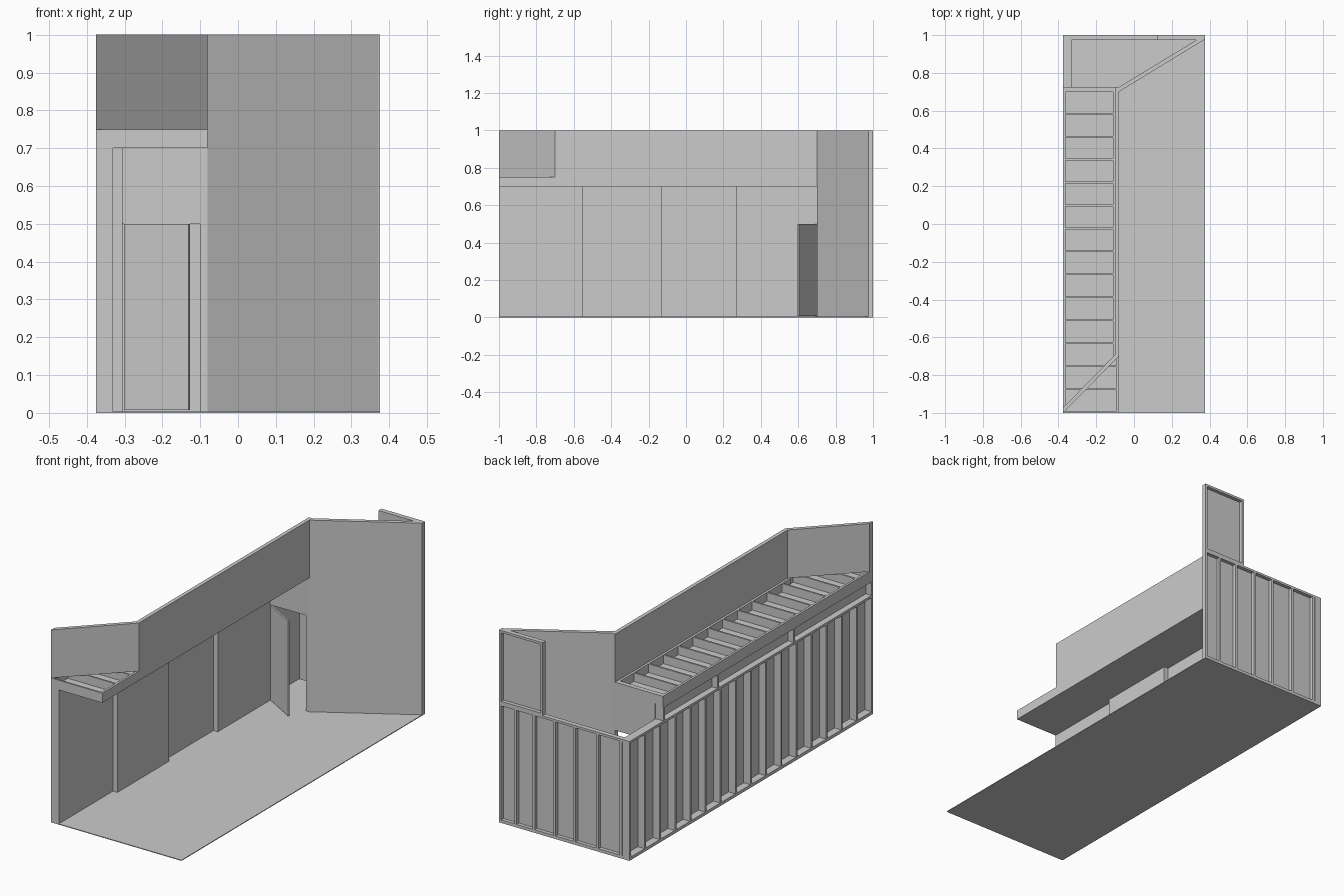
import bpy, bmesh
from mathutils import Vector

if "Cube" in bpy.data.objects:
    bpy.data.objects.remove(bpy.data.objects["Cube"])


def make(name, solids):
    """One object from prisms given as (outline points, z0, z1)."""
    bm = bmesh.new()
    for pts, z0, z1 in solids:
        low = [bm.verts.new((x, y, z0)) for x, y in pts]
        high = [bm.verts.new((x, y, z1)) for x, y in pts]
        bm.faces.new(low[::-1])
        bm.faces.new(high)
        n = len(pts)
        for i in range(n):
            j = (i + 1) % n
            bm.faces.new((low[i], low[j], high[j], high[i]))
    bmesh.ops.recalc_face_normals(bm, faces=bm.faces)
    me = bpy.data.meshes.new(name)
    bm.to_mesh(me)
    bm.free()
    ob = bpy.data.objects.new(name, me)
    bpy.context.collection.objects.link(ob)
    return ob


def box(x0, x1, y0, y1, z0, z1):
    return ([(x0, y0), (x1, y0), (x1, y1), (x0, y1)], z0, z1)


T = 0.012      # timber thickness
WALL = 0.62    # stud wall height
LX = -0.375    # outer left face

# Floor
make("floor", [box(LX, 0.375, -1, 1, 0, 0.004)])

# Left stud wall: inner skin, plates and evenly spaced studs
make("left_wall_skin", [box(-0.336, -0.33, -1, 0.98, 0.004, WALL)])
frame = [box(LX, -0.336, -1, 1, 0.004, 0.004 + T),
         box(LX, -0.336, -1, 1, WALL - T, WALL)]
for i in range(17):
    y = -1 + i * (2 - T) / 16
    frame.append(box(LX, -0.336, y, y + T, 0.004 + T, WALL - T))
make("left_wall_studs", frame)

# Header between stud wall and canopy, with short posts
header = [box(-0.342, -0.33, -1, 0.72, WALL, 0.70)]
for y in (-1, -0.36, 0.264, 0.708):
    header.append(box(LX, -0.342, y, y + T, WALL, 0.70))
make("left_wall_header", header)

# Raised display panels on the inner face
make("display_panels", [box(-0.33, -0.305, a, b, 0.004, 0.70)
                        for a, b in ((-0.555, -0.13), (0.27, 0.70))])

# Back stud wall
make("back_wall_skin", [box(-0.336, 0.375, 0.975, 0.981, 0.004, WALL)])
frame = [box(-0.336, 0.375, 0.981, 1, 0.004, 0.004 + T),
         box(-0.336, 0.375, 0.981, 1, WALL - T, WALL)]
for x in (-0.325, -0.19, -0.06, 0.055, 0.175, 0.28, 0.369):
    frame.append(box(x - 0.006, x + 0.006, 0.981, 1, 0.004 + T, WALL - T))
make("back_wall_studs", frame)

# Upper framed panel above the back wall
make("upper_back_panel", [
    box(0.125, 0.375, 0.975, 0.981, WALL, 1),
    box(0.125, 0.125 + T, 0.981, 1, WALL, 1),
    box(0.375 - T, 0.375, 0.981, 1, WALL, 1),
    box(0.125 + T, 0.375 - T, 0.981, 1, WALL, WALL + T),
    box(0.125 + T, 0.375 - T, 0.981, 1, 1 - T, 1)])

# Diagonal feature wall
make("diagonal_wall", [([(-0.08, 0.70), (0.375, 0.977), (0.335, 0.977),
                         (-0.08, 0.725)], 0.004, 1)])

# Door wall with opening
make("door_wall", [box(-0.33, -0.08, 0.70, 0.725, 0.5, 0.70),
                   box(-0.33, -0.305, 0.70, 0.725, 0.004, 0.5),
                   box(-0.10, -0.08, 0.70, 0.725, 0.004, 0.5)])

# Door leaf, standing ajar
hinge, tip = Vector((-0.301, 0.695)), Vector((-0.131, 0.597))
side = (tip - hinge).orthogonal().normalized() * 0.009
make("door_leaf", [([hinge, tip, tip + side, hinge + side], 0.008, 0.5)])

# Canopy: soffit, edge beams and joists, open on top
canopy = [box(LX, -0.10, -0.70, 0.725, 0.70, 0.705),
          box(LX, -0.08, -1, -0.70, 0.70, 0.705),
          box(LX, LX + T, -1, 0.725, 0.69, 0.75),
          box(-0.10 - T, -0.10, -0.70, 0.725, 0.705, 0.75),
          box(-0.08 - T, -0.08, -1, -0.70, 0.705, 0.75),
          box(LX + T, -0.10 - T, 0.70, 0.725, 0.705, 0.75)]
for i in range(14):
    y = -1 + i * 0.1215
    right = -0.08 if y < -0.72 else -0.10
    canopy.append(box(LX + T, right - T, y, y + 0.009, 0.705, 0.75))
make("canopy_frame", canopy)

# Fascia boards
make("long_fascia", [box(-0.10, -0.08, -0.70, 0.725, 0.70, 1)])
make("diagonal_fascia", [([(LX, -1), (-0.08, -0.70), (-0.10, -0.692),
                           (LX, -0.972)], 0.75, 1)])
